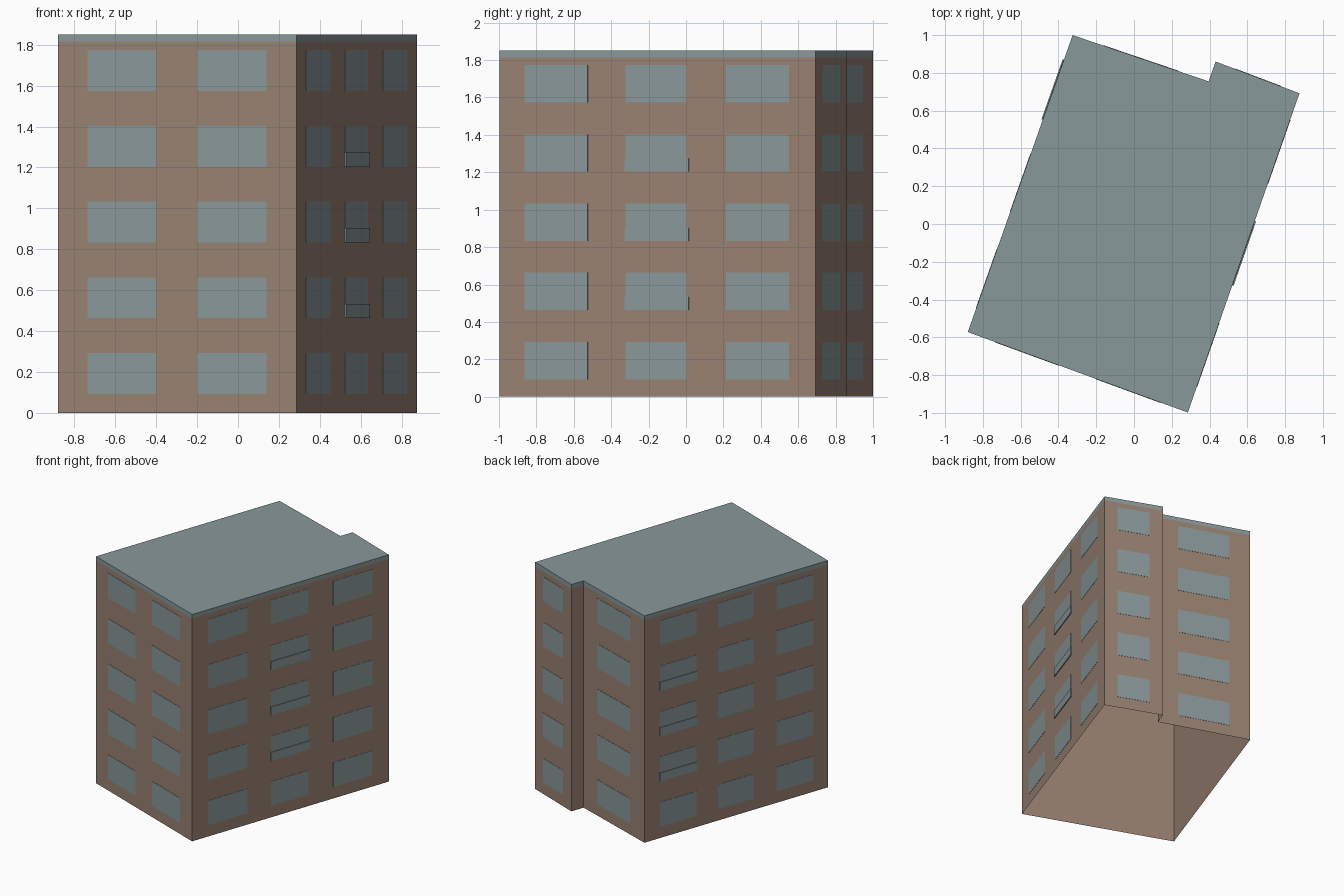
import bpy
import bmesh
from mathutils import Vector

if "Cube" in bpy.data.objects:
    bpy.data.objects.remove(bpy.data.objects["Cube"])


def make_material(name, rgb):
    mat = bpy.data.materials.new(name)
    mat.use_nodes = True
    mat.diffuse_color = (*rgb, 1)
    mat.node_tree.nodes["Principled BSDF"].inputs["Base Color"].default_value = (*rgb, 1)
    return mat


TAN = make_material("tan wall", (0.315, 0.22, 0.168))
GREY = make_material("blue grey", (0.25, 0.314, 0.319))

# Footprint corners, counter-clockwise from the front right corner
PLAN = [Vector(p) for p in (
    (-0.88, -0.572), (0.285, -0.998), (0.876, 0.692),
    (0.432, 0.86), (0.395, 0.755), (-0.325, 1.0))]
EAVES, TOP = 1.815, 1.85
FLOOR_HEIGHT, SILL, WINDOW_HEIGHT = 0.37, 0.093, 0.2
FLOORS = range(5)


def finish(name, bm, mat):
    mesh = bpy.data.meshes.new(name)
    bm.to_mesh(mesh)
    bm.free()
    mesh.materials.append(mat)
    obj = bpy.data.objects.new(name, mesh)
    bpy.context.collection.objects.link(obj)
    return obj


def wall_ring(bm, z0, z1):
    """Upright faces along the footprint; returns the upper corners."""
    low = [bm.verts.new((p.x, p.y, z0)) for p in PLAN]
    high = [bm.verts.new((p.x, p.y, z1)) for p in PLAN]
    for i in range(len(PLAN)):
        j = (i + 1) % len(PLAN)
        bm.faces.new((low[i], low[j], high[j], high[i]))
    return high


def plate(bm, side, span, z0, z1, depth):
    """Thin slab standing out from one side of the footprint."""
    a, b = PLAN[side], PLAN[(side + 1) % len(PLAN)]
    along = b - a
    out = Vector((along.y, -along.x)).normalized() * depth
    rings = []
    for shift in (Vector((0, 0)), out):
        start, end = a + along * span[0] + shift, a + along * span[1] + shift
        rings.append([bm.verts.new((p.x, p.y, z)) for p, z in
                      ((start, z0), (end, z0), (end, z1), (start, z1))])
    inner, outer = rings
    bm.faces.new(outer)
    for i in range(4):
        j = (i + 1) % 4
        bm.faces.new((inner[i], inner[j], outer[j], outer[i]))


# Wall shell, open underneath
bm = bmesh.new()
wall_ring(bm, 0, EAVES)
finish("walls", bm, TAN)

# Flat roof with its edge band
bm = bmesh.new()
bm.faces.new(wall_ring(bm, EAVES, TOP))
finish("roof", bm, GREY)

# Window columns: name, side of the footprint, spans along it
COLUMNS = (
    ("front_windows", 0, ((0.124, 0.412), (0.584, 0.876))),
    ("left_windows", 1, ((0.08, 0.28), (0.4, 0.592), (0.717, 0.917))),
    ("back_left_windows", 2, ((0.22, 0.77),)),
    ("back_right_windows", 4, ((0.22, 0.775),)),
    ("right_windows", 5, ((0.085, 0.283), (0.4, 0.595), (0.72, 0.92))),
)
for name, side, spans in COLUMNS:
    bm = bmesh.new()
    for floor in FLOORS:
        z = SILL + floor * FLOOR_HEIGHT
        for span in spans:
            plate(bm, side if name != "back_right_windows" else 4,
                  span, z, z + WINDOW_HEIGHT, 0.002)
    finish(name, bm, GREY)

# Low guard panels on the middle floors
for name, side, span in (("left_guards", 1, (0.398, 0.6)),
                         ("right_guards", 5, (0.083, 0.285))):
    bm = bmesh.new()
    for floor in FLOORS[1:4]:
        z = SILL + floor * FLOOR_HEIGHT
        plate(bm, side, span, z, z + 0.07, 0.007)
    finish(name, bm, GREY)
